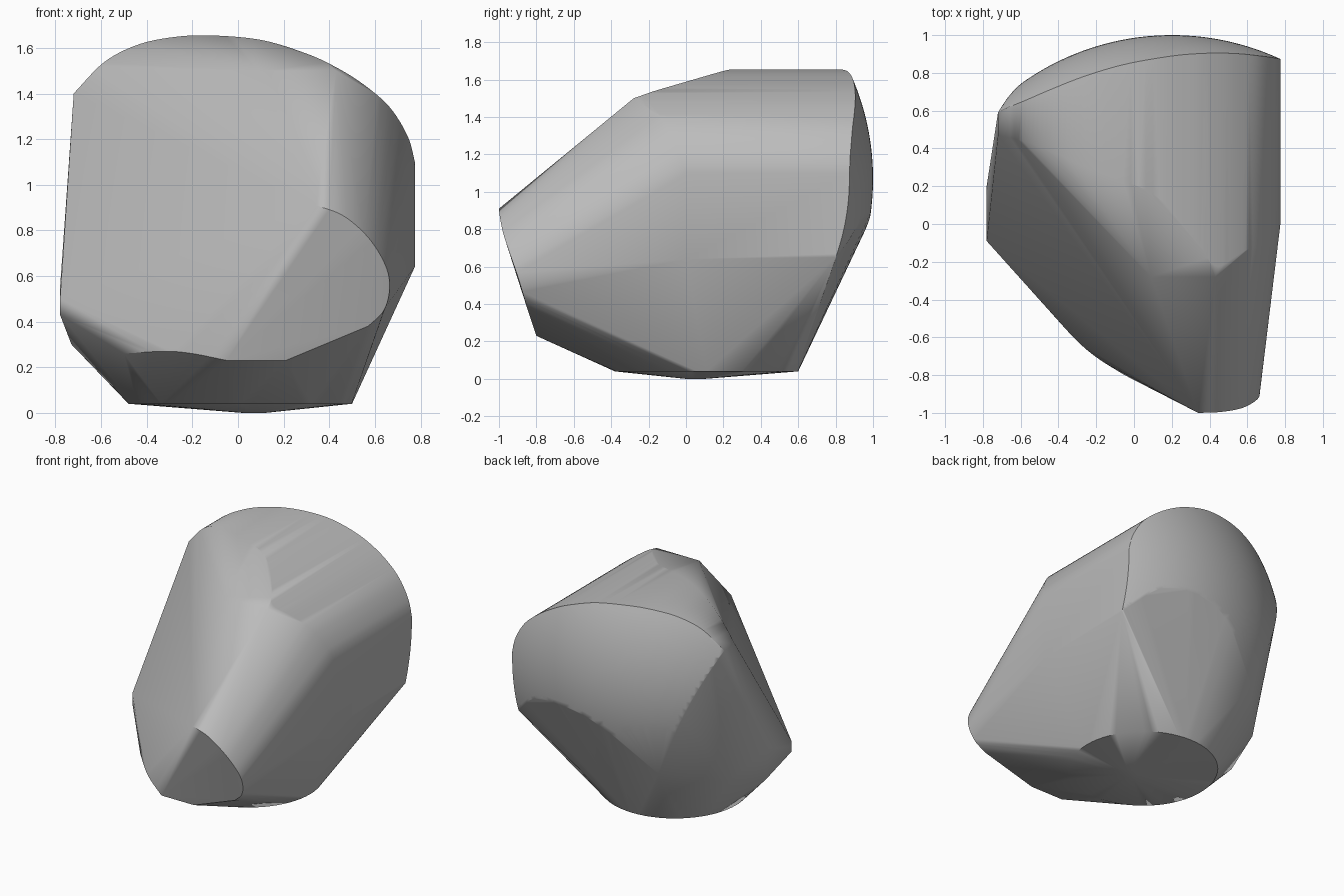
import bpy
import bmesh
from math import sqrt, cos, sin, tau, radians
from mathutils import Vector

cube = bpy.data.objects.get("Cube")
if cube:
    bpy.data.objects.remove(cube, do_unlink=True)


def smooth_path(points, steps=6):
    """Catmull-Rom curve through the points."""
    p = [Vector(q) for q in points]
    p = [2 * p[0] - p[1]] + p + [2 * p[-1] - p[-2]]
    out = []
    for a, b, c, d in zip(p, p[1:], p[2:], p[3:]):
        for i in range(steps):
            t = i / steps
            out.append(0.5 * (2 * b + (c - a) * t + (2 * a - 5 * b + 4 * c - d) * t ** 2
                              + (3 * b - a - 3 * c + d) * t ** 3))
    return out + [p[-2]]


def lerp_profile(profile, x):
    for (xa, za), (xb, zb) in zip(profile, profile[1:]):
        if x <= xb:
            return za + (zb - za) * max(0, x - xa) / (xb - xa)
    return profile[-1][1]


def dome_y(x, z):
    """Spherical back surface."""
    return -0.37 + sqrt(1.37 ** 2 - (x - 0.2) ** 2 - (z - 1.07) ** 2)


points = []

# Rounded crown: x, front end y, z
crown = smooth_path([
    (-0.72, 0.47, 1.40), (-0.59, 0.44, 1.535), (-0.45, 0.39, 1.61), (-0.3, 0.32, 1.645),
    (-0.13, 0.25, 1.655), (0.1, 0.16, 1.635), (0.3, -0.04, 1.575), (0.43, -0.22, 1.515),
    (0.55, -0.16, 1.44), (0.665, -0.1, 1.34), (0.745, -0.04, 1.21), (0.775, 0, 1.1)])
points += crown

# Domed back, between the crown and a lower outline of x, z
lower = [(-0.72, 1.4), (-0.34, 0.5), (-0.14, 0.7), (0.06, 0.83),
         (0.2, 0.88), (0.486, 0.88), (0.6, 0.82), (0.775, 0.65)]
rows = 24
for c in crown:
    low = lerp_profile(lower, c.x)
    for i in range(rows + 1):
        z = c.z + (low - c.z) * i / rows
        points.append((c.x, dome_y(c.x, z), z))
points += [(x, dome_y(x, z), z) for x, z in lower]

# Lower back corners
points += [(-0.34, 0.8, 0.49), (-0.65, 0.44, 0.385)]

# Side wall and front top ridge
points += [(0.775, 0, 0.64), (0.09, -0.28, 1.5), (0.43, -0.28, 1.5)]

# Snout rim
points += smooth_path([
    (0.34, -1, 0.91), (0.46, -0.995, 0.865), (0.57, -0.975, 0.77), (0.645, -0.935, 0.65),
    (0.665, -0.9, 0.55), (0.64, -0.87, 0.45), (0.57, -0.85, 0.38)])
points += [(0.21, -0.8, 0.23), (-0.05, -0.8, 0.23)]

# Lower front edge and side bulge
points += smooth_path([(-0.05, -0.8, 0.23), (-0.2, -0.705, 0.26), (-0.32, -0.6, 0.27),
                       (-0.5, -0.4, 0.26)])
points += [(-0.78, -0.09, 0.43), (-0.78, -0.09, 0.5), (-0.78, 0.2, 0.55), (-0.73, 0.13, 0.3)]

# Round base with a shallow tip
for i in range(64):
    a = tau * i / 64
    points.append((0.01 + 0.49 * cos(a), 0.11 + 0.49 * sin(a), 0.04))
    points.append((0.07 + 0.05 * cos(a), 0.05 + 0.05 * sin(a), 0))

# Convex skin around all the parts
bm = bmesh.new()
for p in points:
    bm.verts.new(p)
bmesh.ops.remove_doubles(bm, verts=bm.verts[:], dist=0.002)
bmesh.ops.convex_hull(bm, input=bm.verts[:], use_existing_faces=False)
loose = [v for v in bm.verts if not v.link_faces]
bmesh.ops.delete(bm, geom=loose, context='VERTS')
bmesh.ops.dissolve_limit(bm, angle_limit=radians(0.5), verts=bm.verts[:], edges=bm.edges[:])
bmesh.ops.recalc_face_normals(bm, faces=bm.faces[:])
mesh = bpy.data.meshes.new("rounded_body")
bm.to_mesh(mesh)
bm.free()
body = bpy.data.objects.new("rounded_body", mesh)
bpy.context.collection.objects.link(body)

# Plain grey material
grey = bpy.data.materials.new("plain_grey")
grey.use_nodes = True
colour = (0.5, 0.5, 0.5, 1)
grey.diffuse_color = colour
grey.node_tree.nodes["Principled BSDF"].inputs["Base Color"].default_value = colour
mesh.materials.append(grey)

# Smooth shading with sharp rims and flat large faces
bpy.ops.object.select_all(action='DESELECT')
body.select_set(True)
bpy.context.view_layer.objects.active = body
bpy.ops.object.shade_smooth_by_angle(angle=radians(45))
weighted = body.modifiers.new("flat_large_faces", 'WEIGHTED_NORMAL')
weighted.keep_sharp = True
